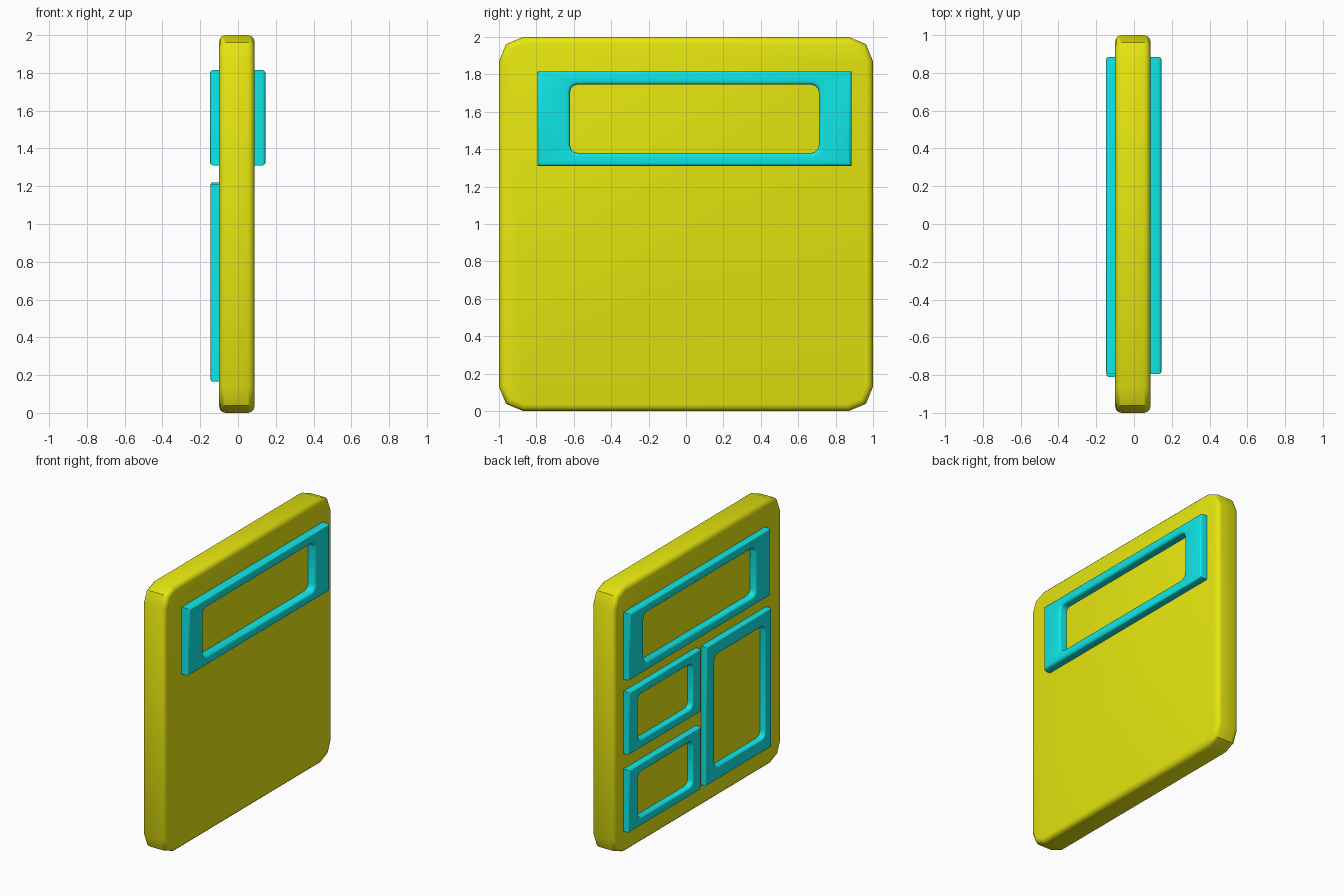
import bpy
import bmesh
import math
from mathutils import Vector

cube = bpy.data.objects.get("Cube")
if cube:
    bpy.data.objects.remove(cube, do_unlink=True)


def make_material(name, color):
    mat = bpy.data.materials.new(name)
    mat.use_nodes = True
    mat.diffuse_color = color
    mat.node_tree.nodes["Principled BSDF"].inputs["Base Color"].default_value = color
    return mat


YELLOW = make_material("yellow", (0.8, 0.8, 0.005, 1))
TEAL = make_material("teal", (0.005, 0.8, 0.8, 1))


def finish(bm, name, mat):
    bmesh.ops.recalc_face_normals(bm, faces=bm.faces)
    mesh = bpy.data.meshes.new(name)
    bm.to_mesh(mesh)
    bm.free()
    mesh.materials.append(mat)
    obj = bpy.data.objects.new(name, mesh)
    bpy.context.collection.objects.link(obj)
    bpy.ops.object.select_all(action="DESELECT")
    obj.select_set(True)
    bpy.context.view_layer.objects.active = obj
    bpy.ops.object.shade_smooth_by_angle(angle=math.radians(40))
    return obj


def bevel(bm, edges, width, segments):
    bmesh.ops.bevel(bm, geom=edges, offset=width, segments=segments,
                    profile=0.5, affect="EDGES")


def along_x(edge):
    a, b = (v.co for v in edge.verts)
    return abs((b - a).normalized().x) > 0.99


def make_panel(x0, x1):
    """Square slab with chamfered corners and soft rims."""
    bm = bmesh.new()
    bmesh.ops.create_cube(bm, size=1)
    for v in bm.verts:
        v.co = Vector((x0 if v.co.x < 0 else x1, v.co.y * 2, v.co.z * 2 + 1))
    bevel(bm, [e for e in bm.edges if along_x(e)], 0.13, 2)
    bevel(bm, [e for e in bm.edges if not along_x(e)], 0.035, 3)
    finish(bm, "panel", YELLOW)


def make_frame(name, base, front, y, z, margin_y, margin_z, soft):
    """Raised rectangular rim around an open window, standing out along x."""
    def corners(lo_y, hi_y, lo_z, hi_z):
        return [(lo_y, lo_z), (hi_y, lo_z), (hi_y, hi_z), (lo_y, hi_z)]

    outer = corners(y[0], y[1], z[0], z[1])
    inner = corners(y[0] + margin_y[0], y[1] - margin_y[1],
                    z[0] + margin_z, z[1] - margin_z)
    bm = bmesh.new()
    loops = [[bm.verts.new((x, *p)) for p in ring]
             for x, ring in ((base, outer), (front, outer), (front, inner), (base, inner))]
    for k in range(4):
        a, b = loops[k], loops[(k + 1) % 4]
        for i in range(4):
            j = (i + 1) % 4
            bm.faces.new((a[i], a[j], b[j], b[i]))
    bmesh.ops.recalc_face_normals(bm, faces=bm.faces)
    # rounded window corners, then softened front rims
    window = set(loops[2] + loops[3])
    bevel(bm, [e for e in bm.edges if along_x(e) and all(v in window for v in e.verts)],
          0.04, 3)
    bevel(bm, [e for e in bm.edges
               if all(abs(v.co.x - front) < 1e-5 for v in e.verts)
               and e.calc_face_angle(0) > 1], soft, 3)
    finish(bm, name, TEAL)


make_panel(-0.1, 0.087)

# wide display frame on both faces
for name, base, front in (("right_face_display_frame", 0.06, 0.146),
                          ("left_face_display_frame", -0.07, -0.149)):
    make_frame(name, base, front, (-0.795, 0.885), (1.31, 1.815), (0.175, 0.175), 0.07, 0.018)

# two small frames and one tall frame below the display on one face
for name, z in (("upper_small_frame", (0.75, 1.22)), ("lower_small_frame", (0.165, 0.635))):
    make_frame(name, -0.07, -0.145, (0.025, 0.885), z, (0.1, 0.11), 0.065, 0.012)
make_frame("tall_frame", -0.07, -0.145, (-0.81, -0.035), (0.165, 1.21), (0.075, 0.1), 0.1, 0.012)
